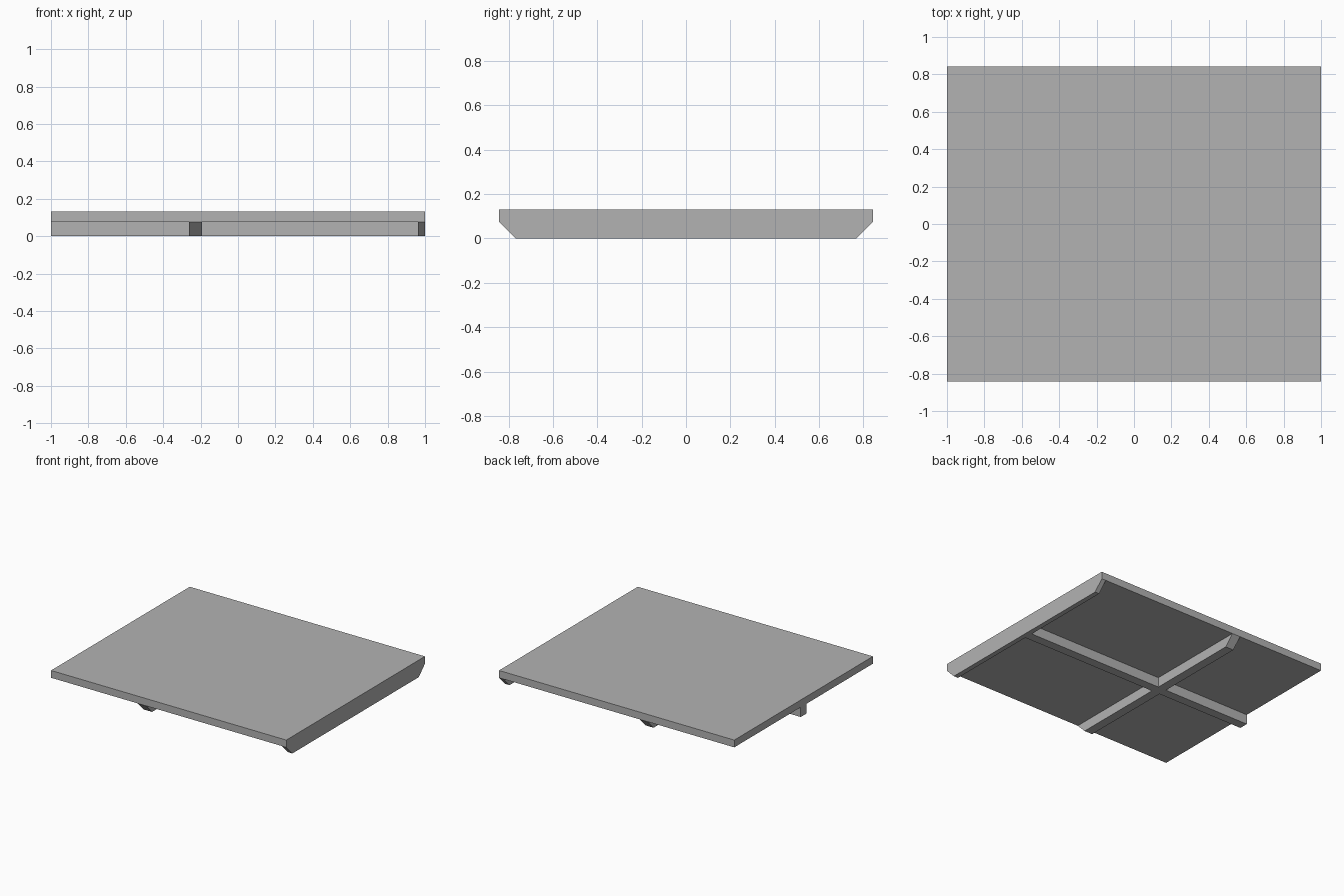
import bpy
import bmesh

HALF_X, HALF_Y = 1.0, 0.842
TOP, UNDERSIDE = 0.131, 0.075
FOOT_Y = 0.768                     # beam underside stops here, ends slope up
MID_LEFT, MID_RIGHT = -0.262, -0.193
EDGE_LEFT = 0.963
BEAM_HALF = 0.035

cube = bpy.data.objects.get("Cube")
if cube:
    bpy.data.objects.remove(cube, do_unlink=True)

grey = bpy.data.materials.new("plain_grey")
grey.use_nodes = True
colour = (0.45, 0.45, 0.45, 1)
grey.diffuse_color = colour
grey.node_tree.nodes["Principled BSDF"].inputs["Base Color"].default_value = colour


def prism(name, profile, x0, x1):
    """Extrude a (y, z) profile along x from x0 to x1."""
    bm = bmesh.new()
    face = bm.faces.new([bm.verts.new((x0, y, z)) for y, z in profile])
    grown = bmesh.ops.extrude_face_region(bm, geom=[face])
    for v in grown["geom"]:
        if isinstance(v, bmesh.types.BMVert):
            v.co.x = x1
    # Keep the starting cap so that the solid is closed
    if not face.is_valid:
        bmesh.ops.holes_fill(bm, edges=bm.edges[:])
    bmesh.ops.recalc_face_normals(bm, faces=bm.faces[:])
    mesh = bpy.data.meshes.new(name)
    bm.to_mesh(mesh)
    bm.free()
    mesh.materials.append(grey)
    obj = bpy.data.objects.new(name, mesh)
    bpy.context.collection.objects.link(obj)
    return obj


def box_profile(half_y, low, high):
    return [(-half_y, low), (half_y, low), (half_y, high), (-half_y, high)]


# Flat floor slab
prism("floor_slab", box_profile(HALF_Y, UNDERSIDE, TOP), -HALF_X, HALF_X)

# Beams running front to back, with sloped ends
sloped = [(-FOOT_Y, 0), (FOOT_Y, 0), (HALF_Y, UNDERSIDE), (-HALF_Y, UNDERSIDE)]
prism("middle_beam", sloped, MID_LEFT, MID_RIGHT)
prism("edge_beam", sloped, EDGE_LEFT, HALF_X)

# Cross beam, split around the middle beam
cross = box_profile(BEAM_HALF, 0, UNDERSIDE)
prism("cross_beam_right", cross, -HALF_X, MID_LEFT)
prism("cross_beam_left", cross, MID_RIGHT, EDGE_LEFT)
